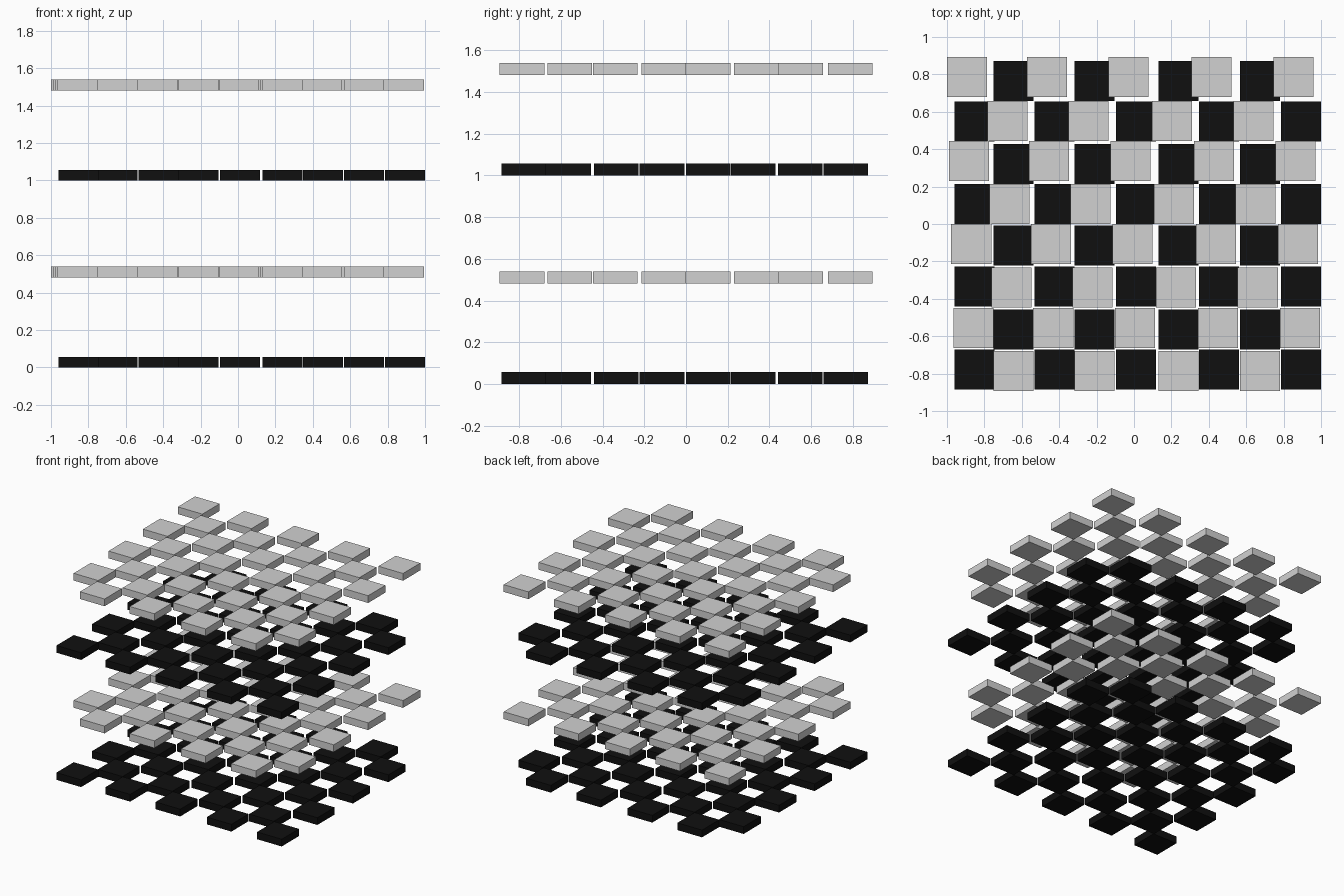
import bpy
import bmesh
from mathutils import Matrix, Vector

cube = bpy.data.objects.get("Cube")
if cube:
    bpy.data.objects.remove(cube, do_unlink=True)


def make_material(name, value):
    mat = bpy.data.materials.new(name)
    mat.use_nodes = True
    color = (value, value, value, 1.0)
    mat.diffuse_color = color
    mat.node_tree.nodes["Principled BSDF"].inputs["Base Color"].default_value = color
    return mat


black = make_material("black", 0.005)
light_grey = make_material("light grey", 0.64)

TILE = 0.214
THICK = 0.057

# Near edges of the tile columns and rows
COLUMNS = [-0.96, -0.75, -0.533, -0.317, -0.097, 0.13, 0.348, 0.566, 0.786]
BLACK_ROWS = [-0.885, -0.67, -0.442, -0.222, 0.0, 0.215, 0.441, 0.658]
GREY_ROWS = [-0.893, -0.664, -0.446, -0.214, 0.0, 0.23, 0.443, 0.68]


def tile_layer(name, rows, parity, drift, base, mat):
    """Checker layer of separate square tiles; each row slides by drift."""
    bm = bmesh.new()
    size = Vector((TILE, TILE, THICK))
    for r, y in enumerate(rows):
        for c, x in enumerate(COLUMNS):
            if (r + c) % 2 != parity:
                continue
            corner = Vector((x + drift * r, y, base))
            bmesh.ops.create_cube(
                bm, size=1.0,
                matrix=Matrix.LocRotScale(corner + size / 2, None, size))
    mesh = bpy.data.meshes.new(name)
    bm.to_mesh(mesh)
    bm.free()
    mesh.materials.append(mat)
    obj = bpy.data.objects.new(name, mesh)
    bpy.context.collection.objects.link(obj)
    return obj


# Two stacked pairs of complementary checker layers
for level, prefix in enumerate(("lower", "upper")):
    tile_layer(prefix + "_black_tiles", BLACK_ROWS, 0, 0.0, level, black)
    tile_layer(prefix + "_grey_tiles", GREY_ROWS, 1, -0.0057,
               level + 0.482, light_grey)
